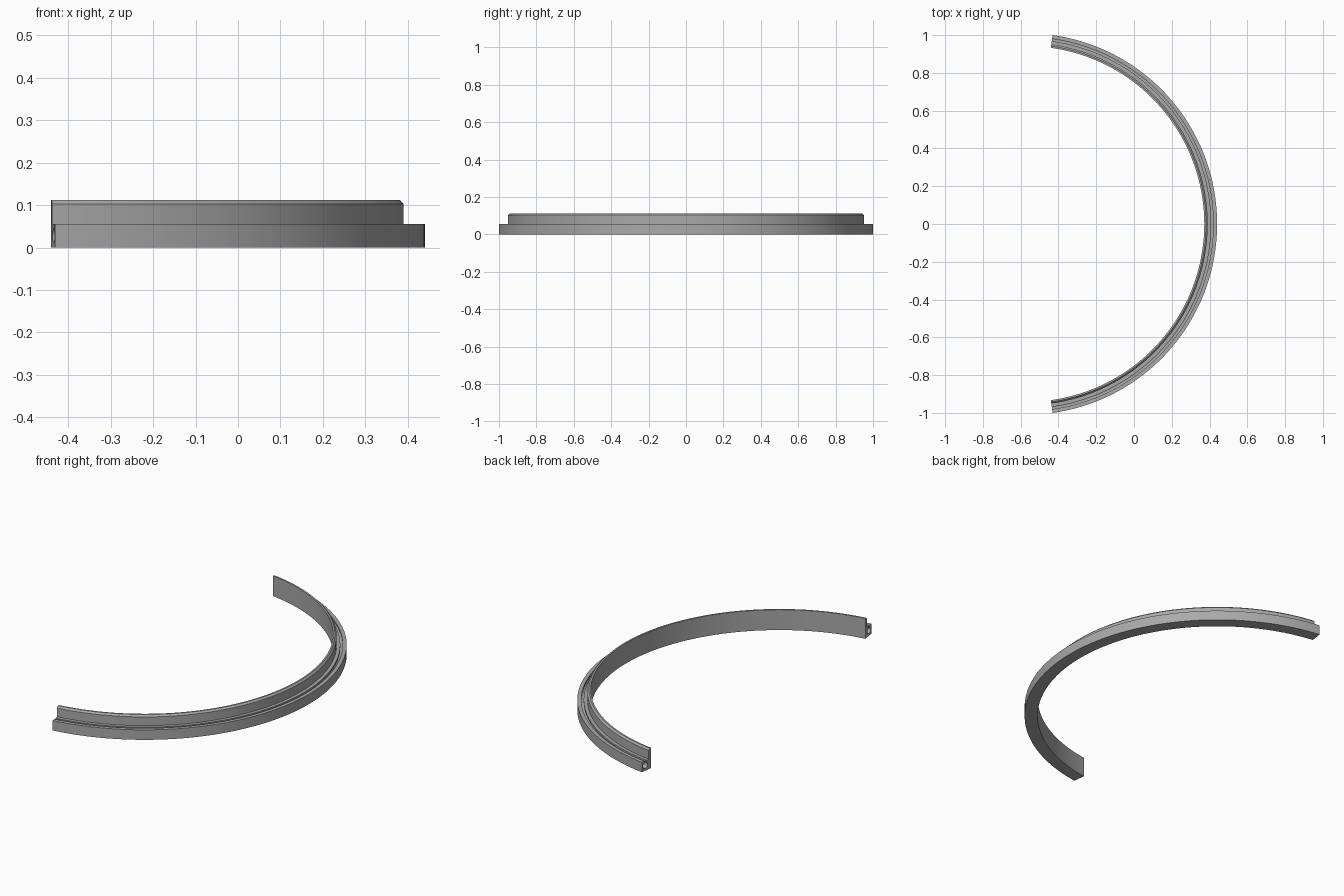
import bpy, bmesh, math

cube = bpy.data.objects.get("Cube")
if cube:
    bpy.data.objects.remove(cube, do_unlink=True)

# One plain grey
grey = bpy.data.materials.new("grey")
grey.use_nodes = True
colour = (0.4, 0.4, 0.4, 1)
grey.diffuse_color = colour
grey.node_tree.nodes["Principled BSDF"].inputs["Base Color"].default_value = colour

R = 1.0096                      # outer radius
WALL = R - 0.05                 # outer face of the tall wall
INNER = R - 0.068               # inner face
CENTRE = 0.44 - R
SWEEP = math.radians(82.1)
STEPS = 128

# Cross-section (radius, height): tall chamfered wall, ledge with a slotted round channel
cr, cz, rad = R - 0.026, 0.029, 0.017
gap = math.asin(0.35)
channel = []
for i in range(15):
    a = math.pi / 2 + gap + (2 * math.pi - 2 * gap) * i / 14
    channel.append((cr + rad * math.cos(a), cz + rad * math.sin(a)))
slot = rad * math.sin(gap)
profile = [(INNER, 0), (INNER, 0.112), (WALL - 0.009, 0.112), (WALL, 0.103),
           (WALL, 0.055), (cr - slot, 0.055)]
profile += channel + [(cr + slot, 0.055), (R, 0.055), (R, 0)]

# Sweep the section around the arc and cap both ends
bm = bmesh.new()
rings = []
for s in range(STEPS + 1):
    t = -SWEEP + 2 * SWEEP * s / STEPS
    rings.append([bm.verts.new((CENTRE + r * math.cos(t), r * math.sin(t), z))
                  for r, z in profile])
n = len(profile)
for a, b in zip(rings, rings[1:]):
    for i in range(n):
        j = (i + 1) % n
        bm.faces.new((a[i], a[j], b[j], b[i]))
bm.faces.new(rings[0])
bm.faces.new(rings[-1][::-1])
bmesh.ops.recalc_face_normals(bm, faces=bm.faces)

mesh = bpy.data.meshes.new("curved_rail")
bm.to_mesh(mesh)
bm.free()
mesh.materials.append(grey)
rail = bpy.data.objects.new("curved_rail", mesh)
bpy.context.collection.objects.link(rail)
bpy.context.view_layer.objects.active = rail
rail.select_set(True)
bpy.ops.object.shade_smooth_by_angle(angle=math.radians(30))
